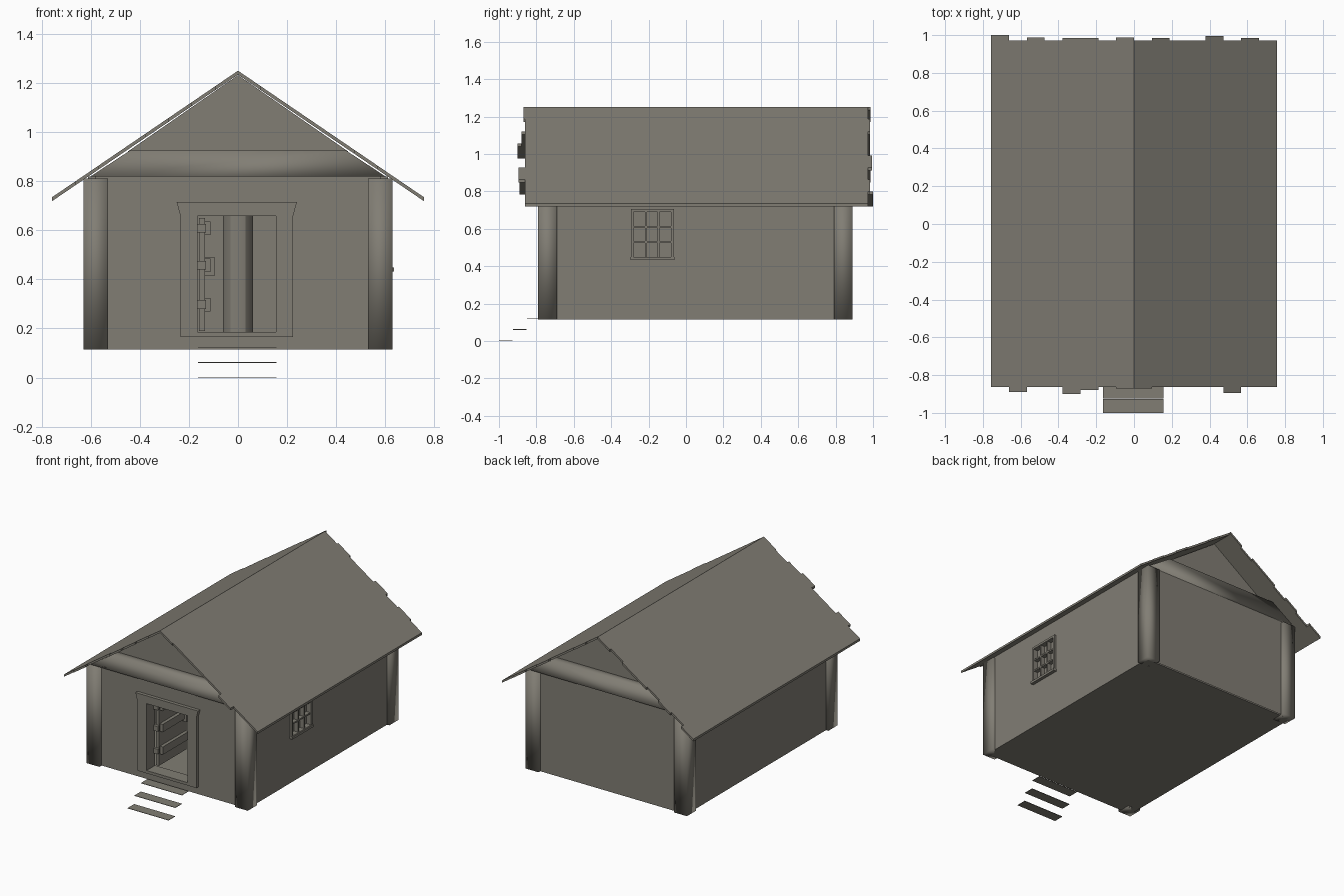
import bpy
import bmesh
from mathutils import Vector

if "Cube" in bpy.data.objects:
    bpy.data.objects.remove(bpy.data.objects["Cube"], do_unlink=True)

wood = bpy.data.materials.new("weathered_wood")
wood.use_nodes = True
COLOUR = (0.22, 0.207, 0.175, 1)
wood.diffuse_color = COLOUR
wood.node_tree.nodes["Principled BSDF"].inputs["Base Color"].default_value = COLOUR


def finish(name, bm, smooth=False, recalc=True):
    if recalc:
        bmesh.ops.recalc_face_normals(bm, faces=bm.faces)
    for f in bm.faces:
        f.smooth = smooth
    mesh = bpy.data.meshes.new(name)
    bm.to_mesh(mesh)
    bm.free()
    mesh.materials.append(wood)
    obj = bpy.data.objects.new(name, mesh)
    bpy.context.collection.objects.link(obj)
    return obj


def add_prism(bm, points, offset):
    face = bm.faces.new([bm.verts.new(p) for p in points])
    grown = bmesh.ops.extrude_face_region(bm, geom=[face], use_keep_orig=True)
    moved = [g for g in grown["geom"] if isinstance(g, bmesh.types.BMVert)]
    bmesh.ops.translate(bm, verts=moved, vec=Vector(offset))


def prism(name, points, offset, smooth=False):
    bm = bmesh.new()
    add_prism(bm, points, offset)
    return finish(name, bm, smooth)


def box(name, x, y, z, smooth=False):
    base = [(x[0], y[0], z[0]), (x[1], y[0], z[0]), (x[1], y[1], z[0]), (x[0], y[1], z[0])]
    return prism(name, base, (0, 0, z[1] - z[0]), smooth)


def holed_panel(name, outer, hole, depth, place):
    """Panel with a rectangular hole; place maps (across, up, depth) to space."""
    bm = bmesh.new()

    def ring(rect, d):
        a0, a1, b0, b1 = rect
        return [bm.verts.new(place(a, b, d)) for a, b in ((a0, b0), (a1, b0), (a1, b1), (a0, b1))]

    loops = [ring(outer, depth[0]), ring(hole, depth[0]), ring(hole, depth[1]), ring(outer, depth[1])]
    for k in range(4):
        first, second = loops[k], loops[(k + 1) % 4]
        for i in range(4):
            j = (i + 1) % 4
            bm.faces.new((first[i], first[j], second[j], second[i]))
    return finish(name, bm)


def facing_front(a, b, d):
    return (a, d, b)


def facing_side(a, b, d):
    return (d, a, b)


LOW, TOP = 0.115, 0.82
FRONT, BACK, SIDE = -0.79, 0.89, 0.63

# Floor and corner posts
box("floor", (-0.6, 0.6), (-0.71, 0.86), (LOW, 0.16))
for x_name, sx in (("left", 1), ("right", -1)):
    xs = sorted((sx * SIDE, sx * (SIDE - 0.1)))
    box(f"front_{x_name}_post", xs, (FRONT, FRONT + 0.1), (LOW, 0.81), True)
    box(f"back_{x_name}_post", xs, (BACK - 0.1, BACK), (LOW, 0.81), True)

# Walls
holed_panel("front_wall", (-0.58, 0.58, LOW, TOP), (-0.165, 0.155, 0.185, 0.658),
            (-0.765, -0.7), facing_front)
holed_panel("left_wall", (-0.74, 0.84, LOW, TOP), (-0.28, -0.08, 0.45, 0.69),
            (0.56, 0.612), facing_side)
box("right_wall", (-0.612, -0.56), (-0.74, 0.84), (LOW, TOP))
bm = bmesh.new()
bm.faces.new([bm.verts.new(p) for p in ((0.58, 0.87, LOW), (-0.58, 0.87, LOW),
                                        (-0.58, 0.87, TOP), (0.58, 0.87, TOP))])
finish("back_wall", bm, recalc=False)
bpy.ops.mesh.primitive_cylinder_add(vertices=12, radius=0.062, depth=0.66, location=(0, 0.6, 0.49))
post = bpy.context.object
post.name = "inner_post"
post.data.materials.append(wood)
bpy.ops.object.shade_smooth_by_angle()

# Tie beams and recessed gables at both ends
for end, beam_y, gable_y in (("front", FRONT, -0.72), ("back", BACK - 0.1, 0.8)):
    prism(f"{end}_tie_beam", [(-0.6, beam_y, TOP), (0.6, beam_y, TOP),
                              (0.44, beam_y, 0.925), (-0.44, beam_y, 0.925)], (0, 0.1, 0), True)
    prism(f"{end}_gable", [(-0.45, gable_y, 0.92), (0.45, gable_y, 0.92),
                           (0, gable_y, 1.232)], (0, 0.02, 0))

# Roof slopes with uneven plank ends: {plank: overhang}
EAVE, RIDGE, EAVE_Z, PLANKS = 0.757, 1.25, 0.735, 8
ROOF = {
    "right": (-1, {0: 0.008, 2: 0.018, 3: 0.038, 6: 0.028}, {0: 0.015, 2: 0.013, 3: 0.013, 5: 0.015, 7: 0.028}),
    "left": (1, {0: 0.008, 5: 0.033}, {1: 0.013, 4: 0.023, 6: 0.013}),
}
for side, (sx, front_out, back_out) in ROOF.items():
    front_edge, back_edge = [], []
    for i in range(PLANKS):
        for t in (i / PLANKS, (i + 1) / PLANKS):
            x, z = sx * EAVE * t, RIDGE + (EAVE_Z - RIDGE) * t
            front_edge.append((x, -0.862 - front_out.get(i, 0), z))
            back_edge.append((x, 0.972 + back_out.get(i, 0), z))
    outline = []
    for p in front_edge + back_edge[::-1]:
        if not outline or (Vector(p) - Vector(outline[-1])).length > 1e-5:
            outline.append(p)
    prism(f"{side}_roof_slope", outline, (0, 0, -0.016))

# Door surround
holed_panel("door_frame", (-0.235, 0.225, 0.165, 0.665), (-0.165, 0.155, 0.185, 0.658),
            (-0.785, -0.69), facing_front)
prism("door_lintel", [(-0.235, -0.789, 0.66), (0.225, -0.789, 0.66),
                      (0.24, -0.789, 0.715), (-0.25, -0.789, 0.715)], (0, 0.05, 0))

# Door standing open into the room
box("door", (-0.158, -0.135), (-0.69, -0.38), (0.19, 0.65))
for i, z in enumerate((0.27, 0.43, 0.58)):
    box(f"door_batten_{i + 1}", (-0.136, -0.112), (-0.68, -0.39), (z, z + 0.055))
    box(f"door_hinge_{i + 1}", (-0.165, -0.13), (-0.71, -0.69), (z + 0.01, z + 0.045))
box("door_handle", (-0.135, -0.094), (-0.44, -0.42), (0.415, 0.49))

# Window
holed_panel("window_frame", (-0.295, -0.065, 0.435, 0.705), (-0.28, -0.08, 0.45, 0.69),
            (0.585, 0.627), facing_side)
box("window_pane", (0.585, 0.59), (-0.28, -0.08), (0.45, 0.69))
box("window_sill", (0.6, 0.635), (-0.298, -0.062), (0.432, 0.448))
for i in (1, 2):
    y, z = -0.28 + i * 0.2 / 3, 0.45 + i * 0.08
    box(f"window_upright_{i}", (0.59, 0.622), (y - 0.005, y + 0.005), (0.45, 0.69))
    box(f"window_crossbar_{i}", (0.59, 0.62), (-0.28, -0.08), (z - 0.005, z + 0.005))

# Floating entrance steps
for i in range(3):
    y, z = -1 + i * 0.075, i * 0.06
    box(f"step_{i + 1}", (-0.163, 0.157), (y, y + 0.073), (z, z + 0.003))
